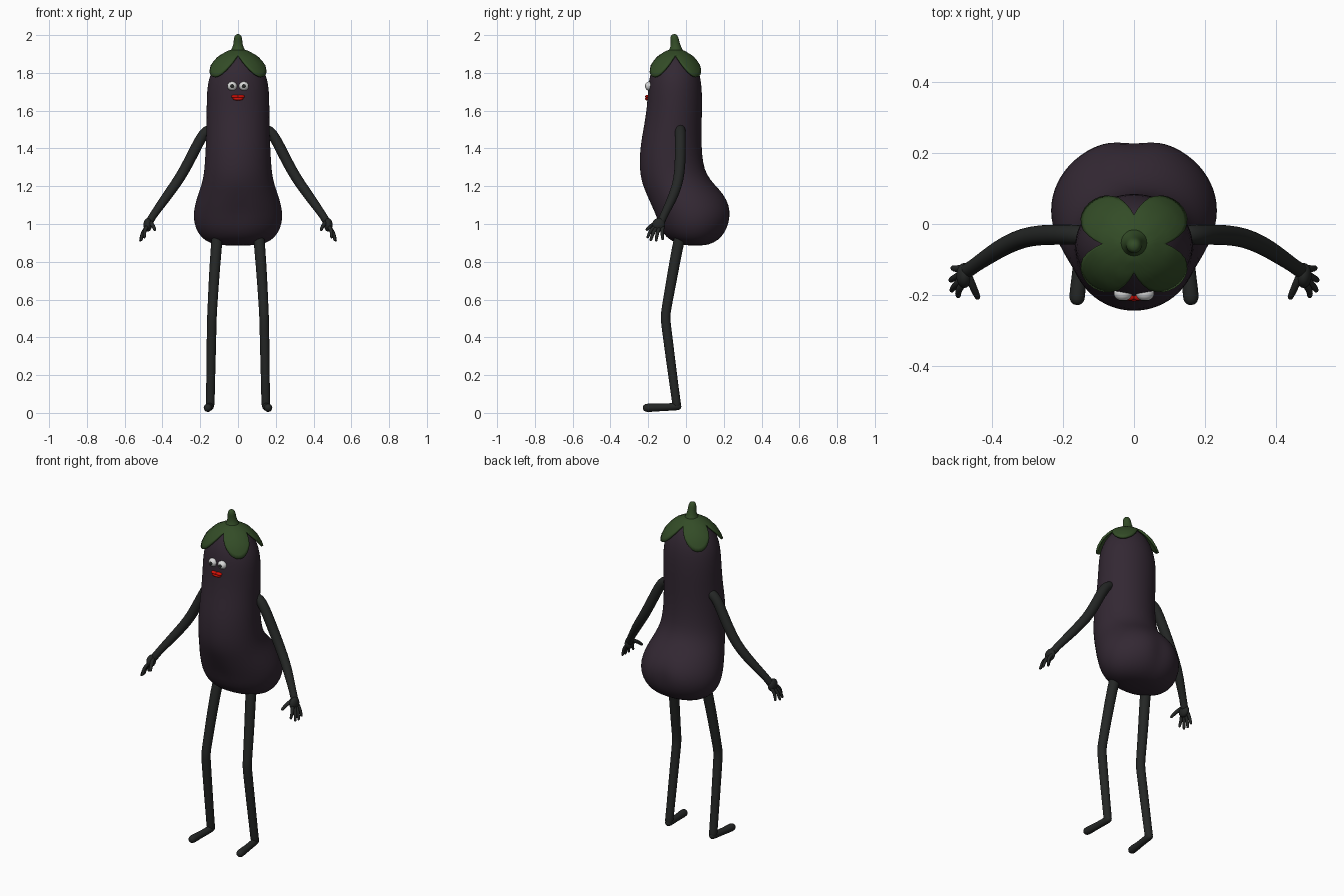
import bpy, bmesh, math
from mathutils import Vector, Matrix

cube = bpy.data.objects.get("Cube")
if cube:
    bpy.data.objects.remove(cube, do_unlink=True)


def material(name, rgb):
    m = bpy.data.materials.new(name)
    m.use_nodes = True
    m.diffuse_color = (*rgb, 1)
    m.node_tree.nodes["Principled BSDF"].inputs["Base Color"].default_value = (*rgb, 1)
    return m


PURPLE = material("dark purple skin", (0.033, 0.021, 0.033))
GREEN = material("leaf green", (0.033, 0.072, 0.02))
BLACK = material("charcoal limbs", (0.018, 0.020, 0.019))
WHITE = material("eye white", (0.7, 0.7, 0.7))
RED = material("lip red", (0.65, 0.005, 0.002))


def finish(bm, name, mats, subsurf=0):
    """Turn a bmesh into a smooth shaded object."""
    bmesh.ops.recalc_face_normals(bm, faces=bm.faces)
    for f in bm.faces:
        f.smooth = True
    me = bpy.data.meshes.new(name)
    bm.to_mesh(me)
    bm.free()
    for m in mats:
        me.materials.append(m)
    ob = bpy.data.objects.new(name, me)
    bpy.context.collection.objects.link(ob)
    if subsurf:
        mod = ob.modifiers.new("smooth", "SUBSURF")
        mod.levels = mod.render_levels = subsurf
    return ob


def loft(bm, rings):
    """Skin a list of closed rings and cap both ends."""
    loops = [[bm.verts.new(p) for p in ring] for ring in rings]
    n = len(loops[0])
    for a, b in zip(loops, loops[1:]):
        for i in range(n):
            j = (i + 1) % n
            bm.faces.new((a[i], a[j], b[j], b[i]))
    bm.faces.new(loops[0][::-1])
    bm.faces.new(loops[-1])


def tube(bm, points, ref, side=1, sides=10):
    """Round-ended tube through (x, y, z, radius) points."""
    pos = [Vector(p[:3]) for p in points]
    rad = [p[3] * 1.04 for p in points]
    tan = []
    for i in range(len(pos)):
        a, b = pos[max(i - 1, 0)], pos[min(i + 1, len(pos) - 1)]
        tan.append((b - a).normalized())
    stations = list(zip(pos, tan, rad))
    first, last = stations[0], stations[-1]
    for step, scale in ((0.6, 0.8), (0.95, 0.35)):
        stations.insert(0, (first[0] - first[1] * first[2] * step, first[1], first[2] * scale))
        stations.append((last[0] + last[1] * last[2] * step, last[1], last[2] * scale))
    rings = []
    for p, t, r in stations:
        u = ref.cross(t).normalized()
        v = t.cross(u)
        ring = []
        for k in range(sides):
            a = math.tau * k / sides
            q = p + (u * math.cos(a) + v * math.sin(a)) * r
            ring.append((q.x * side, q.y, q.z))
        rings.append(ring)
    loft(bm, rings)


def ellipsoid(bm, center, radii, turn=None):
    mat = Matrix.Translation(center) @ Matrix.Diagonal((*radii, 1))
    if turn:
        mat = mat @ turn
    bmesh.ops.create_uvsphere(bm, u_segments=20, v_segments=14, radius=1, matrix=mat)


# Body: rows of height, front y, back y, half width
ROWS = [
    (0.885, 0.00, 0.10, 0.09), (0.90, -0.06, 0.15, 0.155), (0.93, -0.11, 0.195, 0.198),
    (0.98, -0.145, 0.23, 0.228), (1.04, -0.165, 0.246, 0.238), (1.10, -0.19, 0.24, 0.230),
    (1.16, -0.213, 0.203, 0.211), (1.21, -0.231, 0.15, 0.193), (1.26, -0.242, 0.11, 0.182),
    (1.32, -0.247, 0.09, 0.176), (1.42, -0.242, 0.082, 0.171), (1.52, -0.222, 0.083, 0.167),
    (1.62, -0.207, 0.086, 0.167), (1.71, -0.202, 0.085, 0.165), (1.77, -0.195, 0.078, 0.155),
    (1.82, -0.182, 0.065, 0.135), (1.87, -0.155, 0.04, 0.104), (1.90, -0.12, 0.005, 0.066),
    (1.915, -0.085, -0.03, 0.03),
]
bm = bmesh.new()
rings = []
for z, front, back, half in ROWS:
    mid, depth = (front + back) / 2, (back - front) / 2
    low = max(0, 1 - abs(z - 1.04) / 0.16)
    ring = []
    for k in range(32):
        a = math.tau * k / 32
        x, y = half * math.cos(a), mid + depth * math.sin(a)
        # shallow cleft behind and a small dimple in front
        strength = 0.022 if math.sin(a) > 0 else -0.012
        y -= strength * low * math.exp(-(x / 0.045) ** 2)
        ring.append((x, y, z))
    rings.append(ring)
loft(bm, rings)
finish(bm, "body", [PURPLE], 1)

# Leafy cap: four drooping lobes over the crown
DROOP = [(0, 0, 1.93), (0.05, 0.05, 1.918), (0.10, 0.1, 1.888),
         (0.15, 0.14, 1.845), (0.20, 0.163, 1.80), (0.25, 0.178, 1.755)]


def droop(s):
    for (s0, r0, z0), (s1, r1, z1) in zip(DROOP, DROOP[1:]):
        if s <= s1:
            f = (s - s0) / (s1 - s0)
            return r0 + (r1 - r0) * f, z0 + (z1 - z0) * f
    return DROOP[-1][1:]


bm = bmesh.new()
SEG, STEPS = 64, 9
grid = []
for i in range(1, STEPS + 1):
    row = []
    for k in range(SEG):
        a = math.tau * k / SEG
        reach = 0.085 + 0.137 * abs(math.sin(2 * a)) ** 1.15
        r, z = droop(reach * i / STEPS)
        row.append(bm.verts.new((r * math.cos(a) * 1.06, -0.056 + r * math.sin(a) * 0.96, z)))
    grid.append(row)
top = bm.verts.new((0, -0.056, 1.93))
for k in range(SEG):
    j = (k + 1) % SEG
    bm.faces.new((top, grid[0][k], grid[0][j]))
    for a, b in zip(grid, grid[1:]):
        bm.faces.new((a[k], b[k], b[j], a[j]))
cap = finish(bm, "leaf_cap", [GREEN])
solid = cap.modifiers.new("thickness", "SOLIDIFY")
solid.thickness = 0.012

# Stem
bm = bmesh.new()
tube(bm, [(0, -0.054, 1.90, 0.05), (0, -0.054, 1.925, 0.033), (0, -0.056, 1.95, 0.024),
          (0, -0.06, 1.975, 0.022), (0, -0.062, 1.985, 0.021)], Vector((1, 0, 0)), sides=14)
finish(bm, "stem", [GREEN], 1)

# Limbs, built for each side
X, Y = Vector((1, 0, 0)), Vector((0, 1, 0))
ARM = [(0.15, -0.03, 1.50, 0.028), (0.18, -0.03, 1.485, 0.029), (0.22, -0.03, 1.41, 0.029),
       (0.265, -0.031, 1.32, 0.029), (0.31, -0.038, 1.24, 0.028), (0.36, -0.058, 1.17, 0.027),
       (0.41, -0.09, 1.10, 0.024), (0.45, -0.118, 1.045, 0.02), (0.47, -0.132, 1.01, 0.022)]
FINGER_TIPS = [(0.495, -0.202, 0.932), (0.513, -0.186, 0.917), (0.516, -0.158, 0.915), (0.510, -0.124, 0.922)]
LEG = [(0.105, -0.02, 0.98, 0.03), (0.115, -0.045, 0.88, 0.03), (0.128, -0.077, 0.70, 0.028),
       (0.136, -0.104, 0.55, 0.026), (0.138, -0.110, 0.51, 0.026), (0.139, -0.106, 0.47, 0.026),
       (0.143, -0.08, 0.27, 0.025), (0.146, -0.056, 0.09, 0.023), (0.147, -0.049, 0.045, 0.024)]
FOOT = [(0.147, -0.045, 0.034, 0.021), (0.15, -0.09, 0.031, 0.02),
        (0.156, -0.15, 0.028, 0.02), (0.16, -0.205, 0.027, 0.024)]
for side, label in ((1, "left"), (-1, "right")):
    bm = bmesh.new()
    tube(bm, ARM, Y, side)
    finish(bm, label + "_arm", [BLACK], 1)

    # Hand: palm, four curled fingers and a thumb
    bm = bmesh.new()
    ellipsoid(bm, (0.478 * side, -0.145, 0.995), (0.023, 0.036, 0.036))
    for i, tip in enumerate(FINGER_TIPS):
        root = Vector((0.482, -0.168 + 0.015 * i, 0.985))
        tip = Vector(tip)
        knuckle = (root + tip) / 2 + Vector((0.008, -0.004, 0.006))
        tube(bm, [(*root, 0.011), (*knuckle, 0.010), (*tip, 0.008)], X, side, 8)
    tube(bm, [(0.465, -0.15, 1.01, 0.012), (0.45, -0.185, 0.992, 0.011),
              (0.441, -0.205, 0.972, 0.009)], X, side, 8)
    finish(bm, label + "_hand", [BLACK], 1)

    bm = bmesh.new()
    tube(bm, LEG, X, side)
    finish(bm, label + "_leg", [BLACK], 1)
    bm = bmesh.new()
    tube(bm, FOOT, X, side)
    finish(bm, label + "_foot", [BLACK], 1)

    # Eye, with the pole turned forward so that the pupil is a ring of faces
    bm = bmesh.new()
    ellipsoid(bm, (0.031 * side, -0.195, 1.73), (0.026, 0.022, 0.024), Matrix.Rotation(math.pi / 2, 4, "X"))
    for f in bm.faces:
        if f.calc_center_median().y < -0.195 - 0.022 * 0.93:
            f.material_index = 1
    finish(bm, label + "_eye", [WHITE, BLACK])

# Lips: two upper lobes and one lower
bm = bmesh.new()
for sx in (1, -1):
    ellipsoid(bm, (0.014 * sx, -0.204, 1.675), (0.022, 0.012, 0.009))
ellipsoid(bm, (0, -0.205, 1.663), (0.029, 0.013, 0.009))
finish(bm, "lips", [RED])
